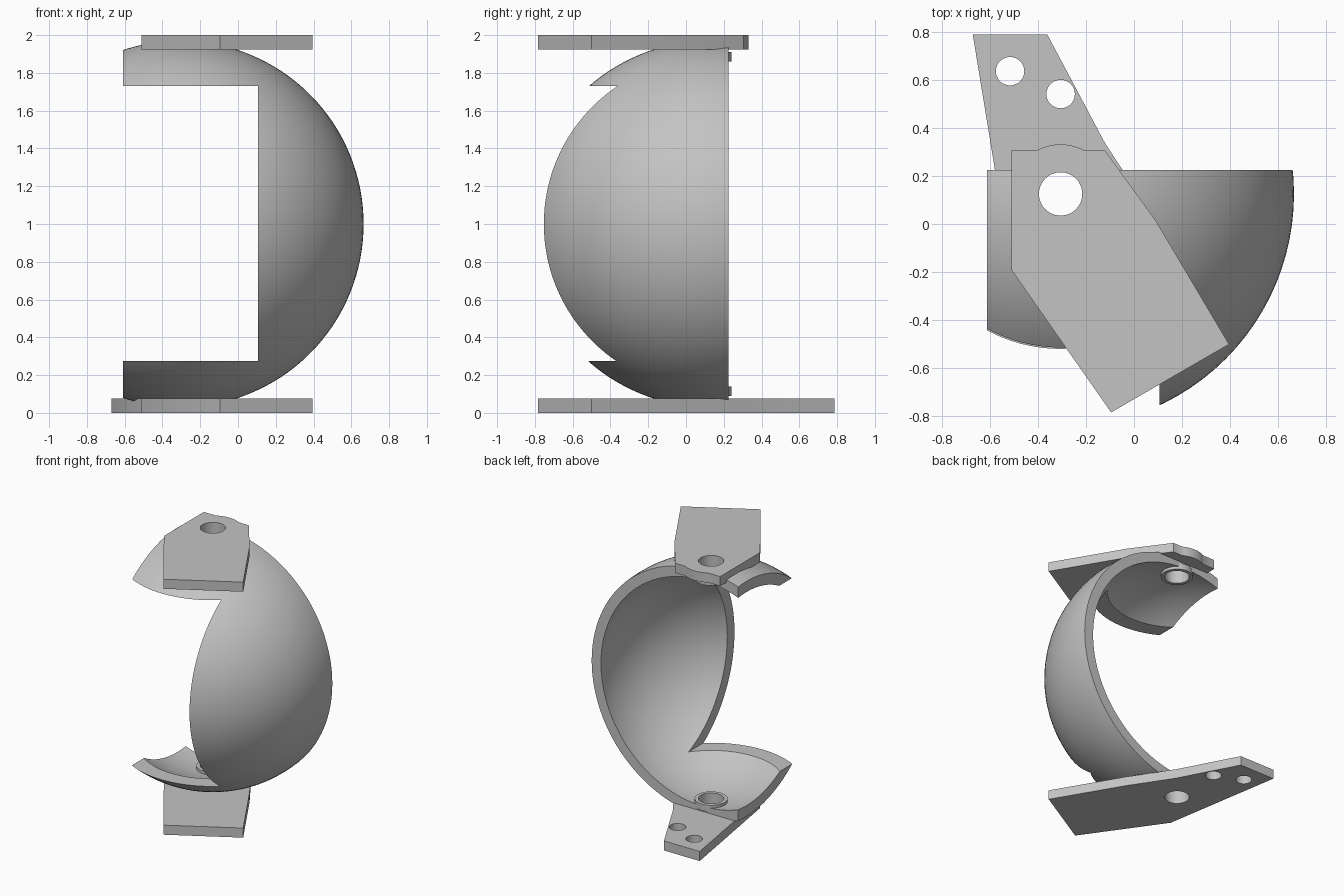
import bpy
import bmesh
import math
from mathutils import Matrix, Vector

cube = bpy.data.objects.get("Cube")
if cube:
    bpy.data.objects.remove(cube, do_unlink=True)

grey = bpy.data.materials.new("plain grey")
grey.use_nodes = True
colour = (0.55, 0.55, 0.55, 1)
grey.diffuse_color = colour
grey.node_tree.nodes["Principled BSDF"].inputs["Base Color"].default_value = colour

AXIS = Vector((-0.305, 0.125, 1.0))   # vertical pivot axis and ball centre
OUTER, INNER = 0.97, 0.89
BORE = 0.09
PLATE = 0.075


def finish(name, bm):
    bmesh.ops.recalc_face_normals(bm, faces=bm.faces[:])
    mesh = bpy.data.meshes.new(name)
    bm.to_mesh(mesh)
    bm.free()
    obj = bpy.data.objects.new(name, mesh)
    bpy.context.collection.objects.link(obj)
    mesh.materials.append(grey)
    return obj


def ball(name, radius):
    bm = bmesh.new()
    bmesh.ops.create_uvsphere(bm, u_segments=96, v_segments=64, radius=radius,
                              matrix=Matrix.Translation(AXIS))
    return finish(name, bm)


def box(name, low, high):
    low, high = Vector(low), Vector(high)
    bm = bmesh.new()
    bmesh.ops.create_cube(bm, size=1, matrix=Matrix.Translation((low + high) / 2)
                          @ Matrix.Diagonal((high - low).to_4d()))
    return finish(name, bm)


def cylinder(name, x, y, radius, z0, z1):
    bm = bmesh.new()
    bmesh.ops.create_cone(bm, cap_ends=True, segments=48, radius1=radius, radius2=radius,
                          depth=z1 - z0, matrix=Matrix.Translation((x, y, (z0 + z1) / 2)))
    return finish(name, bm)


def plate(name, outline, z0):
    bm = bmesh.new()
    face = bm.faces.new([bm.verts.new((x, y, z0)) for x, y in outline])
    top = bmesh.ops.extrude_face_region(bm, geom=[face])["geom"]
    bmesh.ops.translate(bm, vec=(0, 0, PLATE),
                        verts=[v for v in top if isinstance(v, bmesh.types.BMVert)])
    return finish(name, bm)


def cut(obj, cutter):
    cutter.hide_render = True
    mod = obj.modifiers.new("cut", "BOOLEAN")
    mod.operation = "DIFFERENCE"
    mod.solver = "EXACT"
    mod.object = cutter
    bpy.context.view_layer.objects.active = obj
    bpy.ops.object.modifier_apply(modifier=mod.name)
    bpy.data.objects.remove(cutter, do_unlink=True)


def drill(obj, x=AXIS.x, y=AXIS.y, radius=BORE):
    cut(obj, cylinder("drill", x, y, radius, -0.5, 2.5))


# Hollow ball, cut flat at the back and side, with a large open window
shell = ball("curved_shell", OUTER)
cut(shell, ball("hollow", INNER))
cut(shell, box("back_cut", (-2, 0.225, -1), (2, 2, 3)))
cut(shell, box("side_cut", (-2, -2, -1), (-0.61, 2, 3)))
cut(shell, box("window_cut", (-2, -2, 0.275), (0.107, 2, 1.73)))
drill(shell)

# Raised collars around the bore inside the shell
parts = [shell]
for name, z0, z1 in (("lower_collar", 0.09, 0.14), ("upper_collar", 1.86, 1.91)):
    collar = cylinder(name, AXIS.x, AXIS.y, 0.117, z0, z1)
    drill(collar)
    parts.append(collar)

# Both plates share the front outline
front = [(-0.51, -0.19), (-0.095, -0.783), (0.395, -0.5), (0.09, 0.015)]

# Upper plate with a rounded bulge behind the bore
bulge = []
for i in range(13):
    a = math.radians(61 + 58 * i / 12)
    bulge.append((AXIS.x + 0.206 * math.cos(a), AXIS.y + 0.206 * math.sin(a)))
upper = plate("upper_plate", front + [(-0.12, 0.305)] + bulge + [(-0.51, 0.305)], 2 - PLATE)
drill(upper)

# Lower plate with a long tail and two mounting holes
lower = plate("lower_plate", front + [(-0.12, 0.335), (-0.36, 0.787), (-0.67, 0.787)], 0)
drill(lower)
drill(lower, -0.515, 0.635, 0.059)
drill(lower, -0.305, 0.54, 0.059)
parts += [upper, lower]

# Smooth curved surfaces while keeping the edges crisp
bpy.ops.object.select_all(action="DESELECT")
for obj in parts:
    obj.select_set(True)
bpy.context.view_layer.objects.active = shell
bpy.ops.object.shade_smooth_by_angle(angle=math.radians(30))
